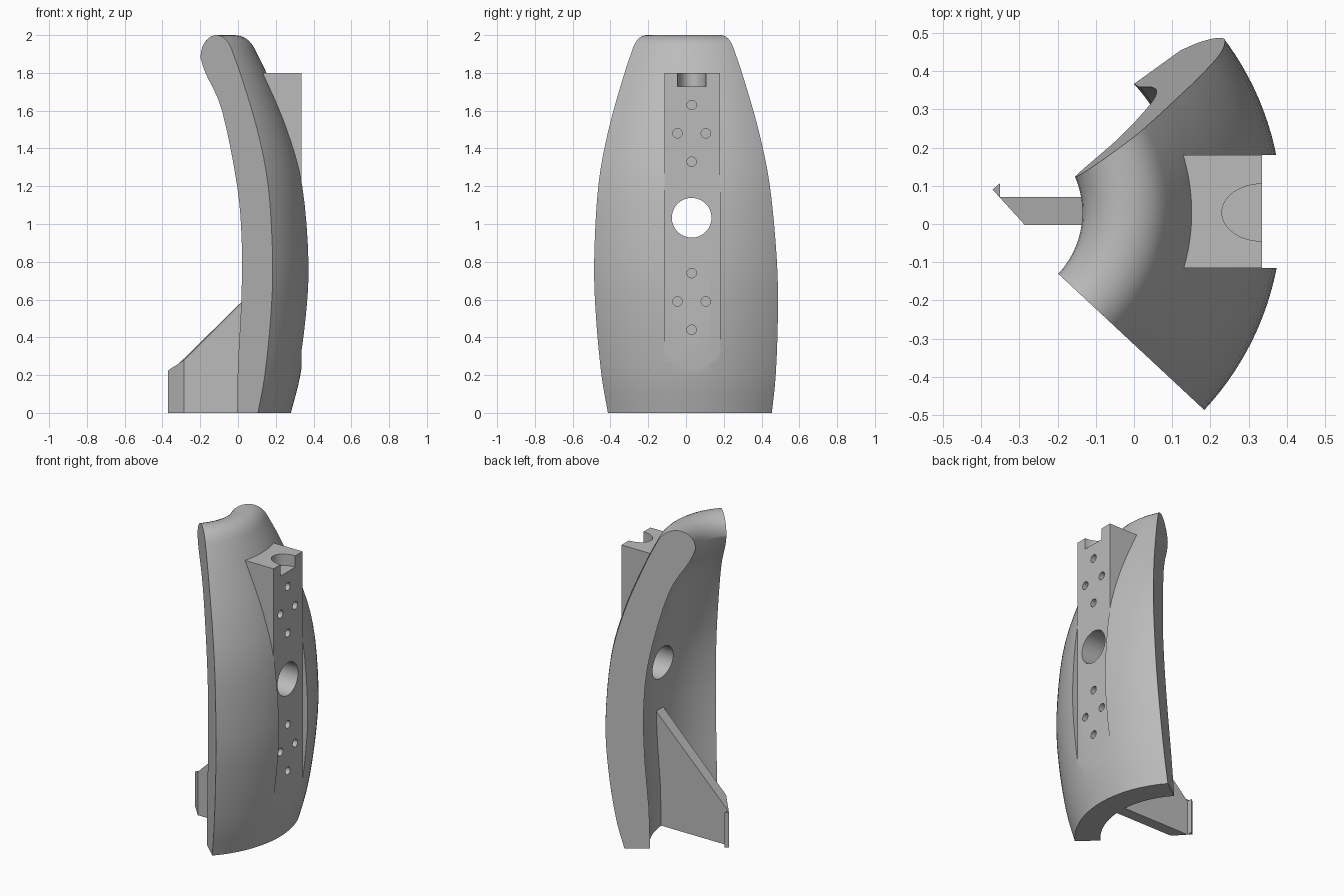
import bpy, bmesh, math
from mathutils import Vector

cube = bpy.data.objects.get("Cube")
if cube:
    bpy.data.objects.remove(cube, do_unlink=True)

AX, AY = -0.37, 0.03          # vertical axis of the curved shell

grey = bpy.data.materials.new("plain grey")
grey.use_nodes = True
grey.diffuse_color = (0.5, 0.5, 0.5, 1)
grey.node_tree.nodes["Principled BSDF"].inputs["Base Color"].default_value = (0.5, 0.5, 0.5, 1)


def finish(name, bm):
    bmesh.ops.recalc_face_normals(bm, faces=bm.faces)
    me = bpy.data.meshes.new(name)
    bm.to_mesh(me)
    bm.free()
    me.materials.append(grey)
    ob = bpy.data.objects.new(name, me)
    bpy.context.collection.objects.link(ob)
    return ob


def prism(name, bottom, top):
    """Solid between two matching polygons."""
    bm = bmesh.new()
    a = [bm.verts.new(p) for p in bottom]
    b = [bm.verts.new(p) for p in top]
    n = len(a)
    bm.faces.new(a[::-1])
    bm.faces.new(b)
    for i in range(n):
        j = (i + 1) % n
        bm.faces.new((a[i], a[j], b[j], b[i]))
    return finish(name, bm)


def side_prism(name, xz, y0, y1):
    return prism(name, [(x, y0, z) for x, z in xz], [(x, y1, z) for x, z in xz])


def rod_x(name, y, z, r, x0, x1, n):
    ring = [(y + r * math.cos(2 * math.pi * i / n), z + r * math.sin(2 * math.pi * i / n))
            for i in range(n)]
    return prism(name, [(x0, v, w) for v, w in ring], [(x1, v, w) for v, w in ring])


def boolean(target, tool, op):
    tool.hide_render = True
    m = target.modifiers.new(op, 'BOOLEAN')
    m.operation, m.object, m.solver = op, tool, 'EXACT'
    bpy.context.view_layer.objects.active = target
    bpy.ops.object.modifier_apply(modifier=m.name)
    bpy.data.objects.remove(tool, do_unlink=True)


def spline(pts, steps=4):
    """Smooth curve through the points."""
    p = [Vector(q) for q in pts]
    p = [2 * p[0] - p[1]] + p + [2 * p[-1] - p[-2]]
    out = []
    for i in range(1, len(p) - 2):
        for s in range(steps):
            t = s / steps
            out.append(0.5 * (2 * p[i] + (p[i + 1] - p[i - 1]) * t
                       + (2 * p[i - 1] - 5 * p[i] + 4 * p[i + 1] - p[i + 2]) * t * t
                       + (3 * p[i] - p[i - 1] - 3 * p[i + 1] + p[i + 2]) * t ** 3))
    return out + [p[-2]]


# Shell: (radius, height) profile with a rounded top, swept around the axis
outer = spline([(0.65, 0), (0.70, 0.2), (0.742, 0.5), (0.757, 0.8), (0.725, 1.2),
                (0.645, 1.5), (0.53, 1.78), (0.457, 1.93)])
arc = [Vector((0.35 + 0.115 * math.cos(math.radians(a)), 1.885 + 0.115 * math.sin(math.radians(a))))
       for a in range(35, 181, 12)]
inner = spline([(0.235, 1.88), (0.27, 1.8), (0.39, 1.6), (0.50, 1.2), (0.533, 0.9),
                (0.53, 0.6), (0.505, 0.25)])
profile = outer + arc + inner + [Vector((0.50, 0.0))]

bm = bmesh.new()
STEPS = 40
rings = []
for i in range(STEPS + 1):
    a = math.radians(-43 + 98 * i / STEPS)
    rings.append([bm.verts.new((AX + p.x * math.cos(a), AY + p.x * math.sin(a), p.y)) for p in profile])
n = len(profile)
for r0, r1 in zip(rings, rings[1:]):
    for k in range(n):
        j = (k + 1) % n
        bm.faces.new((r0[k], r1[k], r1[j], r0[j]))
bm.faces.new(rings[0])
bm.faces.new(rings[-1])
bmesh.ops.recalc_face_normals(bm, faces=bm.faces)
# Tilted flat cut on the back edge
cut = bmesh.ops.bisect_plane(bm, geom=bm.verts[:] + bm.edges[:] + bm.faces[:], dist=1e-5,
                             plane_co=(AX, AY + 0.07, 0), plane_no=(-0.72, 1, 0.07), clear_outer=True)
rim = [e for e in cut["geom_cut"] if isinstance(e, bmesh.types.BMEdge)]
bmesh.ops.edgeloop_fill(bm, edges=rim)
shell = finish("curved_shell", bm)

# Flat mounting face with the block standing out at its upper end
Y0, Y1, XF = -0.115, 0.18, 0.335
boolean(shell, side_prism("face_cutter", [(XF, -0.2), (0.6, -0.2), (0.6, 2.2), (XF, 2.2)], Y0, Y1), 'DIFFERENCE')
boolean(shell, side_prism("mount_block", [(XF, 1.05), (XF, 1.8), (0.04, 1.8), (0.25, 1.05)], Y0, Y1), 'UNION')

# Half-round notch in the top of the block
ring = [(XF + 0.105 * math.cos(2 * math.pi * i / 48), AY + 0.075 * math.sin(2 * math.pi * i / 48))
        for i in range(48)]
boolean(shell, prism("notch_cutter", [(x, y, 1.727) for x, y in ring], [(x, y, 1.9) for x, y in ring]), 'DIFFERENCE')

# Large through hole and two diamonds of screw holes
boolean(shell, rod_x("bore_cutter", AY, 1.033, 0.105, -0.3, 0.7, 64), 'DIFFERENCE')
for zc in (1.48, 0.59):
    for dy, dz in ((0, 0.15), (0, -0.15), (0.075, 0), (-0.075, 0)):
        boolean(shell, rod_x("screw_cutter", AY + dy, zc + dz, 0.025, 0.235, 0.6, 24), 'DIFFERENCE')

# Fin on the hollow side, with a hooked tip and a sloping top
plan = [(0.20, -0.003), (-0.285, -0.003), (-0.37, 0.09), (-0.35, 0.107), (-0.35, 0.07), (0.20, 0.07)]
fin = prism("inner_fin", [(x, y, 0) for x, y in plan],
            [(x, y, max(x + 0.565, 0.225)) for x, y in plan])

# Smooth shading with crisp edges on the shell
bpy.ops.object.select_all(action='DESELECT')
shell.select_set(True)
bpy.context.view_layer.objects.active = shell
bpy.ops.object.shade_smooth_by_angle(angle=math.radians(25))
